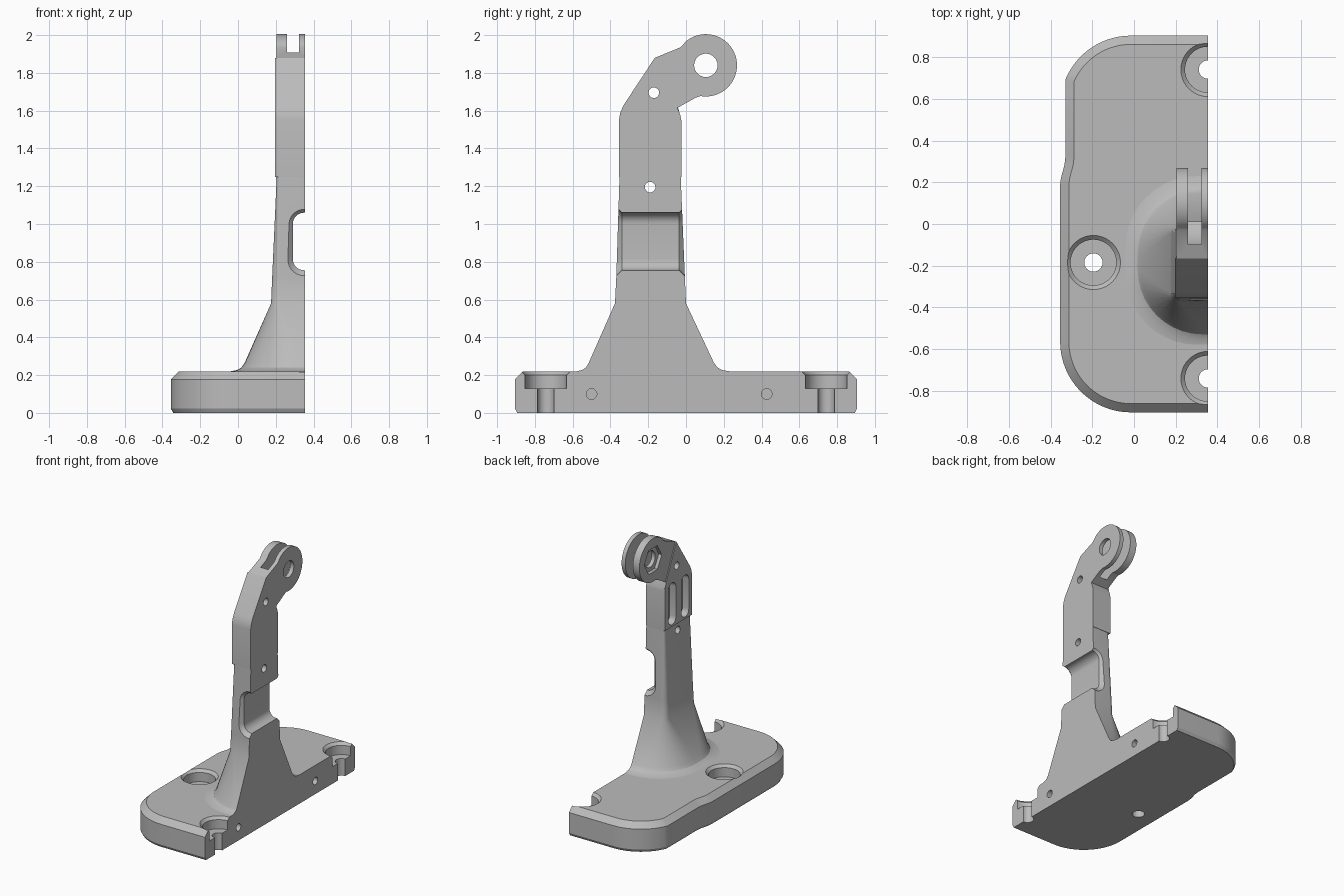
import bpy, bmesh
from math import sin, cos, pi, acos, radians

cube = bpy.data.objects.get("Cube")
if cube:
    bpy.data.objects.remove(cube, do_unlink=True)

CUT = 0.355                 # flat mating face of the half
EYE = (0.105, 1.84)         # centre of the pivot eye (y, z)

grey = bpy.data.materials.new("plain_grey")
grey.use_nodes = True
grey.diffuse_color = (0.5, 0.5, 0.5, 1)
grey.node_tree.nodes["Principled BSDF"].inputs["Base Color"].default_value = (0.5, 0.5, 0.5, 1)


def arc(cx, cy, r, a0, a1, n=12):
    return [(cx + r * cos(a0 + (a1 - a0) * i / n), cy + r * sin(a0 + (a1 - a0) * i / n))
            for i in range(n + 1)]


def circle(cx, cy, r, n=40):
    return arc(cx, cy, r, 0, 2 * pi, n)[:-1]


def loft(name, rings):
    """Skin a stack of equal-length rings and cap both ends."""
    bm = bmesh.new()
    loops = [[bm.verts.new(p) for p in ring] for ring in rings]
    n = len(loops[0])
    for a, b in zip(loops, loops[1:]):
        for i in range(n):
            j = (i + 1) % n
            bm.faces.new((a[i], a[j], b[j], b[i]))
    bm.faces.new(loops[0])
    bm.faces.new(loops[-1])
    bmesh.ops.recalc_face_normals(bm, faces=bm.faces)
    mesh = bpy.data.meshes.new(name)
    bm.to_mesh(mesh)
    bm.free()
    mesh.materials.append(grey)
    ob = bpy.data.objects.new(name, mesh)
    bpy.context.collection.objects.link(ob)
    return ob


def prism_x(name, pts, x0, x1):
    return loft(name, [[(x, y, z) for y, z in pts] for x in (x0, x1)])


def carve(ob, cutters):
    """Subtract the cutters, then discard them."""
    bpy.context.view_layer.objects.active = ob
    for c in cutters:
        c.hide_render = True
        mod = ob.modifiers.new("cut", 'BOOLEAN')
        mod.operation = 'DIFFERENCE'
        mod.solver = 'EXACT'
        mod.object = c
        bpy.ops.object.modifier_apply(modifier=mod.name)
        bpy.data.objects.remove(c, do_unlink=True)


def cross_hole(y, z, r, x0=0.0, x1=0.5):
    return prism_x("hole_cutter", circle(y, z, r, 28), x0, x1)


def counterbore(x, y):
    steps = [(0.044, -0.05), (0.044, 0.13), (0.11, 0.13), (0.11, 0.2), (0.13, 0.22), (0.15, 0.24)]
    return loft("bore_cutter", [[(px, py, z) for px, py in circle(x, y, r)] for r, z in steps])


# Base plate: rounded outer corners, chamfered rim, stepped side
def base_ring(z, d):
    r = 0.34 - d
    pts = [(CUT, -0.905 + d)]
    pts += arc(-0.015, -0.565, r, 1.5 * pi, pi, 16)
    pts += [(-0.355 + d, 0.19), (-0.351 + d, 0.22), (-0.334 + d, 0.285), (-0.33 + d, 0.32)]
    pts += arc(-0.015, 0.565, r, pi - acos((0.315 - d) / r), pi / 2, 14)
    pts += [(CUT, 0.905 - d)]
    return [(x, y, z) for x, y in pts]


base = loft("base_plate", [base_ring(0, 0.012), base_ring(0.022, 0),
                           base_ring(0.178, 0), base_ring(0.22, 0.042)])
carve(base, [counterbore(-0.195, -0.185), counterbore(CUT, 0.742), counterbore(CUT, -0.742),
             cross_hole(-0.5, 0.1, 0.028, 0.25), cross_hole(0.427, 0.1, 0.028, 0.25)])


# Column: flared foot narrowing to a slightly tapered post
def column_ring(z, x, y0, y1, r):
    pts = [(CUT, y0)] + arc(x + r, y0 + r, r, 1.5 * pi, pi, 10)
    pts += arc(x + r, y1 - r, r, pi, pi / 2, 10) + [(CUT, y1)]
    return [(px, py, z) for px, py in pts]


column = loft("column", [column_ring(*s) for s in (
    (0.22, -0.04, -0.58, 0.23, 0.34),
    (0.227, -0.005, -0.55, 0.19, 0.32),
    (0.24, 0.018, -0.53, 0.167, 0.31),
    (0.265, 0.035, -0.515, 0.148, 0.29),
    (0.58, 0.175, -0.376, 0.0, 0.045),
    (0.72, 0.181, -0.369, -0.006, 0.04),
    (1.25, 0.205, -0.352, -0.028, 0.02))])


# Window in the column with flared mouths front and back
def window_ring(y, e):
    x, lo, hi, r = 0.29 - e, 0.755 - e, 1.06 + e, 0.06 + e
    pts = [(0.5, lo)] + arc(x + r, lo + r, r, 1.5 * pi, pi, 8)
    pts += arc(x + r, hi - r, r, pi, pi / 2, 8) + [(0.5, hi)]
    return [(px, y, pz) for px, pz in pts]


window = loft("window_cutter", [window_ring(-0.41, 0.07), window_ring(-0.34, 0),
                                window_ring(-0.036, 0), window_ring(0.034, 0.07)])
carve(column, [window, cross_hole(-0.19, 1.195, 0.028)])

# Arm: upper post leaning into a round pivot eye
back = [(-0.025, 1.25), (-0.355, 1.25), (-0.355, 1.55), (-0.348, 1.59), (-0.33, 1.63), (-0.165, 1.88)]
arm_outline = back + [(-0.03, 1.935), (-0.015, 1.95)]
arm_outline += arc(*EYE, 0.165, radians(130), radians(-100), 44)
arm_outline += [(0.05, 1.668), (-0.045, 1.615), (-0.03, 1.575), (-0.025, 1.55)]
arm = prism_x("arm", arm_outline, 0.205, CUT)

# Raised cheek on the outer side of the arm
cheek = prism_x("arm_cheek", back + [(-0.04, 1.61), (-0.025, 1.55)], 0.197, 0.206)


# Relief pockets and upper cross hole shared by arm and cheek
def arm_cutters():
    pockets = []
    for y in (-0.115, -0.27):
        w, lo, hi = 0.045, 1.31, 1.54
        outline = arc(y, lo, w, pi, 2 * pi, 8) + arc(y, hi, w, 0, pi, 8)
        pockets.append(prism_x("pocket_cutter", outline, 0.1, 0.25))
    return pockets + [cross_hole(-0.17, 1.695, 0.028)]


# Slot between the prongs, pivot hole and hexagonal nut seat
slot = prism_x("slot_cutter", circle(*EYE, 0.215, 48), 0.26, 0.324)
nut_seat = prism_x("nut_cutter", circle(*EYE, 0.105, 6), 0.1, 0.23)
carve(arm, arm_cutters() + [slot, cross_hole(*EYE, 0.062), nut_seat])
carve(cheek, arm_cutters())

for ob in (base, column, arm, cheek):
    bpy.ops.object.select_all(action='DESELECT')
    ob.select_set(True)
    bpy.context.view_layer.objects.active = ob
    bpy.ops.object.shade_smooth_by_angle(angle=radians(25))
